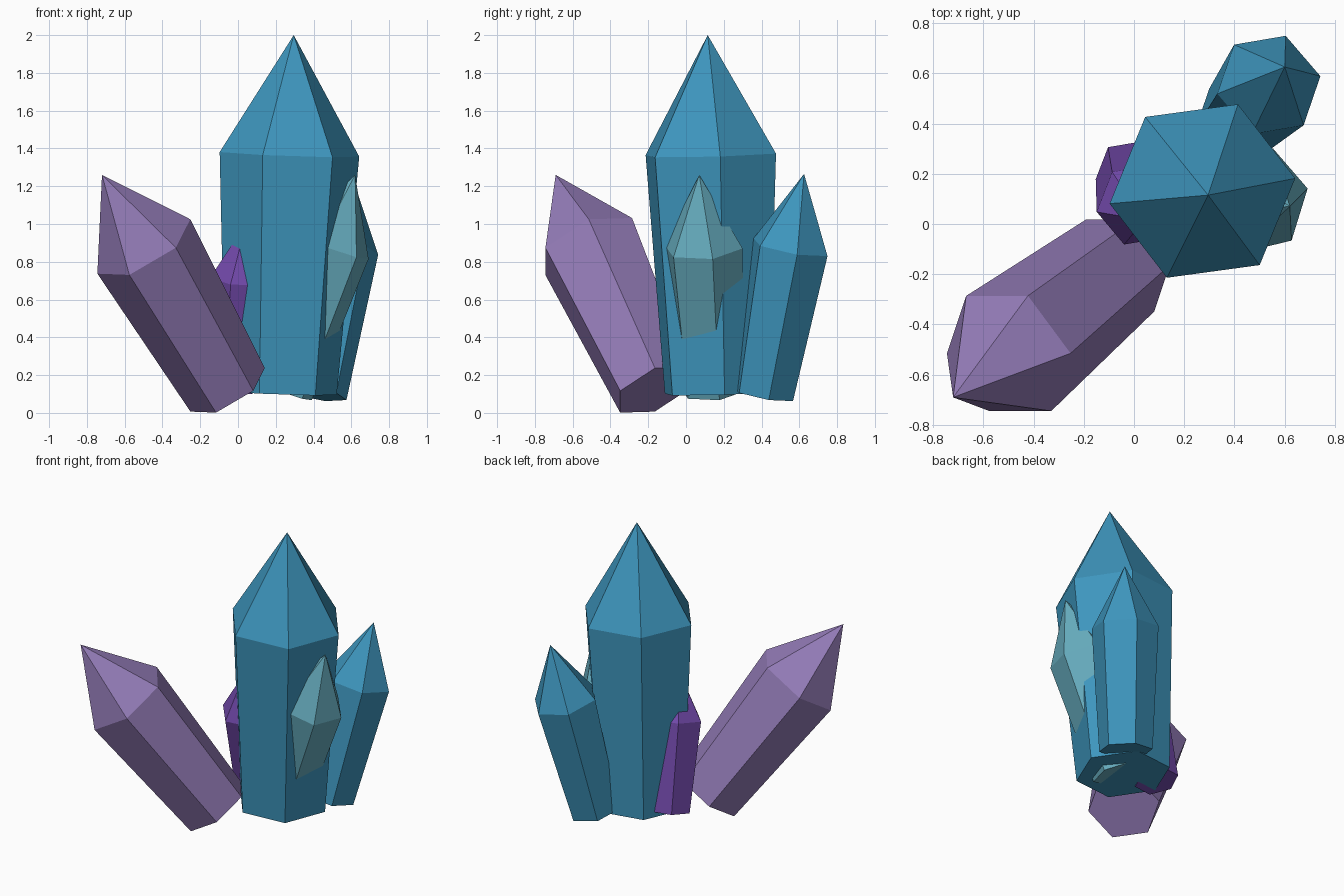
import bpy
import bmesh
from math import pi
from mathutils import Vector, Matrix

cube = bpy.data.objects.get("Cube")
if cube:
    bpy.data.objects.remove(cube, do_unlink=True)

SIDES = 6
SHOULDER = 0.667   # where the point begins along the crystal
TAPER = 0.8        # base radius relative to the shoulder


def srgb(r, g, b):
    def lin(c):
        c /= 255
        return c / 12.92 if c <= 0.04045 else ((c + 0.055) / 1.055) ** 2.4
    return (lin(r), lin(g), lin(b), 1.0)


def material(name, color):
    mat = bpy.data.materials.new(name)
    mat.use_nodes = True
    mat.diffuse_color = color
    bsdf = next(n for n in mat.node_tree.nodes if n.type == 'BSDF_PRINCIPLED')
    bsdf.inputs["Base Color"].default_value = color
    return mat


def crystal(name, mat, base, tip, radius, corner):
    """Tapered hexagonal prism with a point; corner aims one of its edges."""
    base, tip = Vector(base), Vector(tip)
    axis = tip - base
    out = Vector(corner)
    out = (out - out.project(axis)).normalized()
    bm = bmesh.new()

    def ring(center, r):
        return [bm.verts.new(center + Matrix.Rotation(2 * pi * i / SIDES, 3, axis) @ out * r)
                for i in range(SIDES)]

    low = ring(base, radius * TAPER)
    high = ring(base + axis * SHOULDER, radius)
    apex = bm.verts.new(tip)
    bm.faces.new(low[::-1])
    for i in range(SIDES):
        j = (i + 1) % SIDES
        bm.faces.new((low[i], low[j], high[j], high[i]))
        bm.faces.new((high[i], high[j], apex))
    bmesh.ops.recalc_face_normals(bm, faces=bm.faces)
    mesh = bpy.data.meshes.new(name)
    bm.to_mesh(mesh)
    bm.free()
    mesh.materials.append(mat)
    obj = bpy.data.objects.new(name, mesh)
    bpy.context.collection.objects.link(obj)
    return obj


teal = material("teal_blue", srgb(62, 150, 190))
lilac = material("lilac", srgb(148, 124, 184))
violet = material("violet", srgb(115, 74, 172))
pale = material("pale_teal", srgb(102, 172, 190))

# Tall central crystal
crystal("main_crystal", teal, (0.227, 0.164, 0.105), (0.295, 0.115, 2.0), 0.373, (0.37, 0.05, 0))
# Back crystal
crystal("back_crystal", teal, (0.41, 0.41, 0.1), (0.6, 0.625, 1.265), 0.212, (0.205, 0.035, -0.04))
# Large leaning crystal
crystal("leaning_crystal", lilac, (-0.055, -0.165, 0.122), (-0.72, -0.69, 1.26), 0.285, (0.245, 0, 0.145))
# Crystal growing out of the side
crystal("side_crystal", pale, (0.23, 0.138, 0.12), (0.62, 0.07, 1.26), 0.217, (0.205, 0.048, -0.055))
# Small crystal half sunk into the centre one
crystal("small_crystal", violet, (-0.016, 0.202, 0.128), (0.041, 0.015, 1.0), 0.173, (-0.167, -0.0275, 0))
